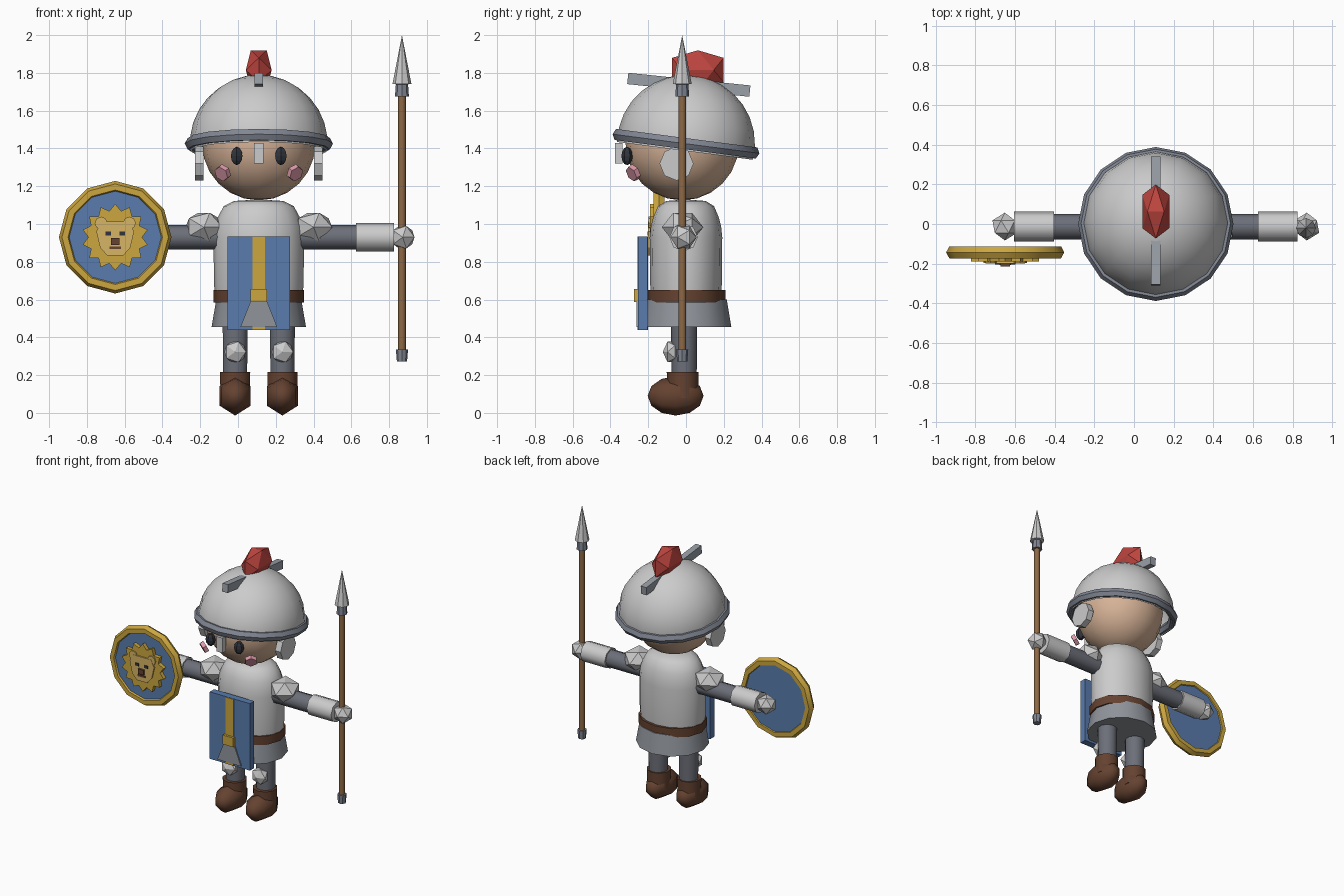
import bpy, bmesh
from math import sin, cos, pi, radians
from mathutils import Vector

if "Cube" in bpy.data.objects:
    bpy.data.objects.remove(bpy.data.objects["Cube"])

CX = 0.11            # body centre line
BLUE, GOLD = (0.10, 0.20, 0.42), (0.60, 0.38, 0.05)
BROWN, WOOD = (0.13, 0.055, 0.03), (0.27, 0.14, 0.06)
SKIN, PINK, RED = (0.68, 0.45, 0.31), (0.72, 0.32, 0.40), (0.52, 0.06, 0.05)
DARK, STEEL = (0.03, 0.035, 0.045), (0.15, 0.16, 0.19)
mats = {}


def finish(name, bm, color=None, loc=(0, 0, 0), rot=(0, 0, 0), scale=(1, 1, 1), smooth=None):
    bmesh.ops.recalc_face_normals(bm, faces=bm.faces)
    me = bpy.data.meshes.new(name)
    bm.to_mesh(me)
    bm.free()
    if smooth:
        for p in me.polygons:
            p.use_smooth = True
        me.set_sharp_from_angle(angle=radians(smooth))
    if color:
        if color not in mats:
            mats[color] = bpy.data.materials.new("colour")
            mats[color].diffuse_color = (*color, 1)
        me.materials.append(mats[color])
    ob = bpy.data.objects.new(name, me)
    bpy.context.collection.objects.link(ob)
    ob.location, ob.rotation_euler, ob.scale = loc, rot, scale
    return ob


def lathe(name, prof, n, loop=False, caps=True, **kw):
    """Revolve (radius, z) points around z with n sides."""
    bm = bmesh.new()
    rings = [[bm.verts.new((r * sin(2 * pi * i / n), -r * cos(2 * pi * i / n), z))
              for i in range(n)] for r, z in prof]
    pairs = list(zip(rings, rings[1:])) + ([(rings[-1], rings[0])] if loop else [])
    for a, b in pairs:
        for i in range(n):
            j = (i + 1) % n
            bm.faces.new((a[i], a[j], b[j], b[i]))
    if caps and not loop:
        bm.faces.new(rings[0])
        bm.faces.new(rings[-1])
    bmesh.ops.remove_doubles(bm, verts=bm.verts, dist=1e-5)
    return finish(name, bm, **kw)


def rod(name, p0, p1, r0, r1, n, scale=(1, 1, 1), **kw):
    p0, p1 = Vector(p0), Vector(p1)
    d = p1 - p0
    return lathe(name, [(r0, 0), (r1, d.length)], n, loc=p0, scale=scale,
                 rot=d.to_track_quat('Z', 'Y').to_euler(), **kw)


def ball(name, loc, scale, u, v, rot=(0, 0, 0), **kw):
    bm = bmesh.new()
    bmesh.ops.create_uvsphere(bm, u_segments=u, v_segments=v, radius=1)
    return finish(name, bm, loc=loc, scale=scale, rot=rot, **kw)


def gem(name, loc, scale, turn=(90, 'X'), **kw):
    """Icosahedron, turned before scaling."""
    from mathutils import Matrix
    bm = bmesh.new()
    bmesh.ops.create_icosphere(bm, subdivisions=1, radius=1,
                               matrix=Matrix.Rotation(radians(turn[0]), 4, turn[1]))
    return finish(name, bm, loc=loc, scale=scale, **kw)


def box(name, lo, hi, rot=(0, 0, 0), **kw):
    lo, hi = Vector(lo), Vector(hi)
    bm = bmesh.new()
    bmesh.ops.create_cube(bm, size=1)
    return finish(name, bm, loc=(lo + hi) / 2, scale=hi - lo, rot=rot, **kw)


def plate(name, pts, y0, y1, x=0, z=0, **kw):
    """Extrude an (x, z) outline from y0 to y1."""
    bm = bmesh.new()
    a = [bm.verts.new((px, y0, pz)) for px, pz in pts]
    b = [bm.verts.new((px, y1, pz)) for px, pz in pts]
    bm.faces.new(a)
    bm.faces.new(b)
    for i in range(len(a)):
        j = (i + 1) % len(a)
        bm.faces.new((a[i], a[j], b[j], b[i]))
    return finish(name, bm, loc=(x, 0, z), **kw)


# Head and face
ball("head", (CX, -0.02, 1.425), (0.30, 0.30, 0.30), 16, 12, color=SKIN, smooth=60)
box("nose_guard", (CX - 0.026, -0.375, 1.32), (CX + 0.026, -0.335, 1.43))
for s in (-1, 1):
    ball("eye", (CX + s * 0.117, -0.312, 1.36), (0.035, 0.03, 0.048), 6, 6, color=DARK)
    n = Vector((s * 0.19, -0.26, -0.155)).normalized()
    c = Vector((CX + s * 0.192, -0.28, 1.27))
    rod("cheek", c - n * 0.014, c + n * 0.014, 0.045, 0.042, 6, color=PINK)
    c = Vector((CX + s * 0.315, -0.05, 1.32))
    rod("ear_guard", c - Vector((0.023, 0, 0)), c + Vector((0.023, 0, 0)), 0.09, 0.09, 8)

# Helmet, tilted back
TILT = (-0.13, 0, 0)
dome = [(0.365 * cos(radians(a)), 0.365 * sin(radians(a))) for a in range(-6, 91, 12)] + [(0, 0.365)]
lathe("helmet_dome", dome, 16, caps=False, loc=(CX, 0, 1.425), rot=TILT, smooth=50)
brim = [(0.362 + 0.03 * cos(i * pi / 3), 0.034 * sin(i * pi / 3)) for i in range(6)]
lathe("helmet_brim", brim, 16, loop=True, loc=(CX, 0, 1.425), rot=TILT, color=(0.22, 0.24, 0.29), smooth=35)
box("helmet_crest_bar", (CX - 0.023, -0.31, 1.707), (CX + 0.023, 0.34, 1.767), rot=(-0.103, 0, 0),
    color=(0.32, 0.35, 0.39))
gem("helmet_plume", (CX, 0.063, 1.815), (0.08, 0.16, 0.123), turn=(-31.72, 'Y'), color=RED)

# Torso, belt and skirt
torso = [(0.23, 0.6), (0.237, 0.68), (0.24, 0.93), (0.232, 0.99), (0.215, 1.04),
         (0.185, 1.095), (0.13, 1.122), (0, 1.13)]
lathe("torso", torso, 16, loc=(CX, 0, 0), scale=(1, 0.8, 1), smooth=50)
lathe("belt", [(0.24, 0.585), (0.24, 0.65)], 12, loc=(CX, 0, 0), scale=(1, 0.87, 1), color=BROWN, smooth=40)
lathe("skirt", [(0.25, 0.455), (0.225, 0.6)], 12, loc=(CX, 0, 0), scale=(1, 0.96, 1),
      color=(0.28, 0.30, 0.33), smooth=40)

# Tabard with stripe, buckle and flap
box("tabard", (-0.055, -0.253, 0.438), (0.275, -0.203, 0.935), color=BLUE)
box("tabard_stripe", (0.077, -0.258, 0.44), (0.143, -0.2, 0.933), color=GOLD)
box("buckle", (0.067, -0.275, 0.587), (0.153, -0.24, 0.655), color=GOLD)
plate("skirt_flap", [(-0.097, 0.455), (0.097, 0.455), (0.045, 0.587), (-0.045, 0.587)],
      -0.262, -0.22, x=CX, color=(0.28, 0.30, 0.33))

# Legs, arms
for s in (-1, 1):
    x = CX + s * 0.125
    rod("leg", (x, -0.01, 0.15), (x, -0.01, 0.5), 0.066, 0.07, 10, color=STEEL, smooth=40)
    gem("knee_guard", (x, -0.078, 0.323), (0.064, 0.045, 0.064))
    rod("boot_shaft", (x, -0.018, 0.08), (x, -0.018, 0.217), 0.082, 0.084, 10, color=BROWN, smooth=40)
    ball("boot_foot", (x, -0.055, 0.09), (0.095, 0.104, 0.148), 6, 6, rot=(pi / 2, 0, 0),
         color=BROWN, smooth=65)
    gem("shoulder_guard", (CX + s * 0.29, -0.018, 0.983), (0.11, 0.11, 0.09))
    ax = lambda d: (CX + s * d, -0.013, 0.93)
    rod("upper_arm", ax(0.2), ax(0.56), 0.064, 0.064, 8, color=STEEL, smooth=50)
    rod("gauntlet", ax(0.515), ax(0.715), 0.075, 0.075, 8, smooth=50)
    gem("hand", ax(0.762), (0.07, 0.07, 0.07))

# Spear
SX, SY = 0.868, -0.02
rod("spear_shaft", (SX, SY, 0.3), (SX, SY, 1.7), 0.021, 0.021, 8, color=WOOD, smooth=50)
rod("spear_butt", (SX, SY, 0.272), (SX, SY, 0.335), 0.027, 0.032, 8, color=(0.22, 0.24, 0.29))
rod("spear_collar", (SX, SY, 1.675), (SX, SY, 1.745), 0.037, 0.032, 8, color=(0.22, 0.24, 0.29))
lathe("spear_tip", [(0, 1.735), (0.05, 1.742), (0, 2.0)], 8, caps=False, loc=(SX, SY, 0))

# Shield with animal emblem
HX, HZ = -0.65, 0.93
rod("shield_disc", (HX, -0.12, HZ), (HX, -0.162, HZ), 0.272, 0.272, 12, color=BLUE)
rim = [(0.266 + 0.032 * cos(i * pi / 3), 0.035 * sin(i * pi / 3)) for i in range(6)]
lathe("shield_rim", rim, 12, loop=True, loc=(HX, -0.143, HZ), rot=(pi / 2, 0, 0), color=GOLD, smooth=35)
mane = [((0.176, 0.142)[i % 2] * sin(i * pi / 14), (0.176, 0.142)[i % 2] * cos(i * pi / 14)) for i in range(28)]
plate("emblem_mane", mane, -0.19, -0.15, x=HX, z=HZ, color=GOLD)
half = [(0.042, -0.098), (0.08, -0.055), (0.1, 0.03), (0.075, 0.082)]
TAN = (0.68, 0.46, 0.13)
plate("emblem_face", half + [(-x, z) for x, z in reversed(half)], -0.2, -0.18, x=HX, z=HZ, color=TAN)
for s in (-1, 1):
    ex = HX + s * 0.075
    rod("emblem_ear", (ex, -0.18, HZ + 0.075), (ex, -0.198, HZ + 0.075), 0.034, 0.034, 8, color=TAN)
    ex = HX + s * 0.037
    box("emblem_eye", (ex - 0.014, -0.205, HZ + 0.01), (ex + 0.014, -0.19, HZ + 0.03), color=DARK)
box("emblem_nose", (HX - 0.023, -0.215, HZ - 0.04), (HX + 0.023, -0.19, HZ - 0.004), color=BROWN)
box("emblem_mouth", (HX - 0.03, -0.207, HZ - 0.063), (HX + 0.03, -0.19, HZ - 0.049), color=BROWN)

for m in bpy.data.materials:
    if m.users and not m.is_grease_pencil:
        m.use_nodes = True
        m.node_tree.nodes["Principled BSDF"].inputs["Base Color"].default_value = m.diffuse_color
